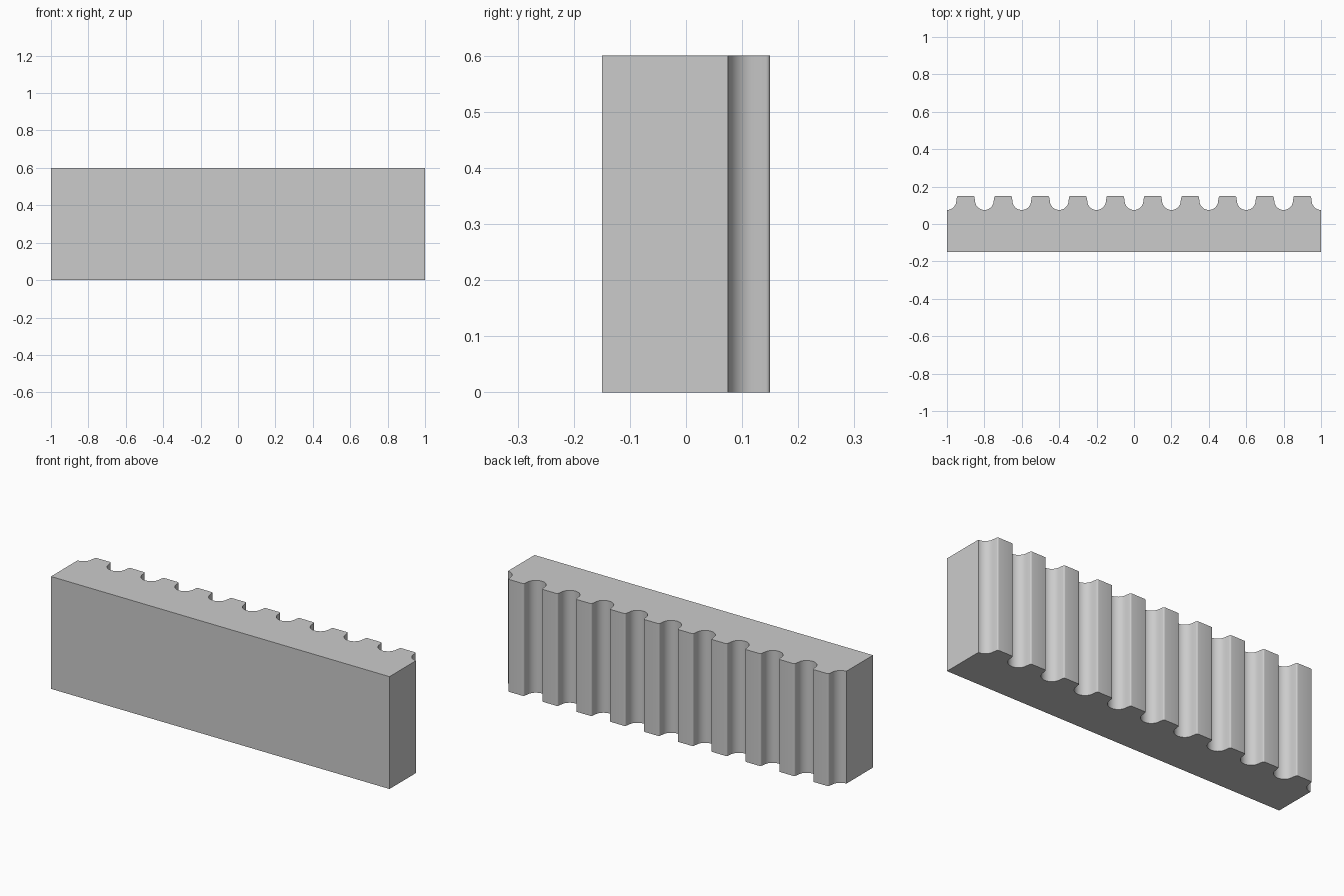
import bpy, bmesh, math

if "Cube" in bpy.data.objects:
    bpy.data.objects.remove(bpy.data.objects["Cube"])

PITCH, TEETH = 0.2, 10
HEIGHT, BACK, TIP = 0.6, -0.15, 0.15
R, FILLET = 0.05, 0.008          # groove radius, tooth tip rounding

# Half groove, from its floor out to the tooth tip
half = [(R * math.sin(math.radians(a)), 0.125 - R * math.cos(math.radians(a)))
        for a in range(0, 91, 10)]
cx, cy = 0.053 + FILLET, TIP - FILLET
half += [(cx - FILLET * math.cos(math.radians(a)), cy + FILLET * math.sin(math.radians(a)))
         for a in range(0, 91, 18)]

# Rack outline: flat back plus a row of mirrored grooves
outline = [(1, BACK), (-1, BACK)]
for i in range(TEETH):
    x0 = -1 + i * PITCH
    outline += [(x0 + x, y) for x, y in half]
    outline += [(x0 + PITCH - x, y) for x, y in reversed(half)][:None if i == TEETH - 1 else -1]

# Extrude the outline upward
bm = bmesh.new()
base = bm.faces.new([bm.verts.new((x, y, 0)) for x, y in outline])
ext = bmesh.ops.extrude_face_region(bm, geom=[base], use_keep_orig=True)
bmesh.ops.translate(bm, vec=(0, 0, HEIGHT),
                    verts=[v for v in ext["geom"] if isinstance(v, bmesh.types.BMVert)])
bmesh.ops.recalc_face_normals(bm, faces=bm.faces)
mesh = bpy.data.meshes.new("toothed_rack")
bm.to_mesh(mesh)
bm.free()

grey = bpy.data.materials.new("plain grey")
grey.diffuse_color = (0.6, 0.6, 0.6, 1)
grey.use_nodes = True
grey.node_tree.nodes["Principled BSDF"].inputs["Base Color"].default_value = grey.diffuse_color
mesh.materials.append(grey)

rack = bpy.data.objects.new("toothed_rack", mesh)
bpy.context.collection.objects.link(rack)
bpy.context.view_layer.objects.active = rack
rack.select_set(True)
bpy.ops.object.shade_smooth_by_angle(angle=math.radians(30))
